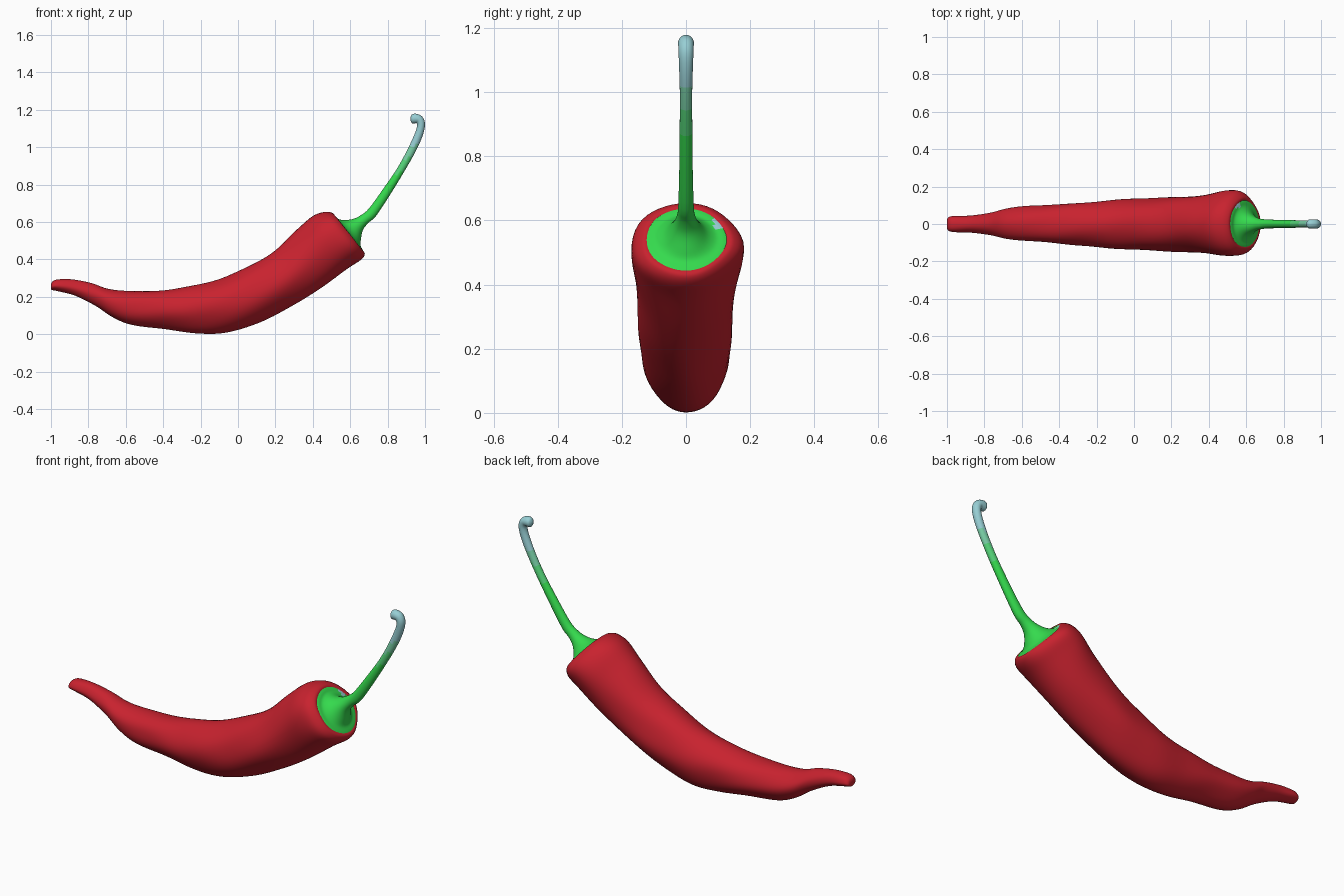
import bpy, bmesh, math
from mathutils import Vector

default = bpy.data.objects.get("Cube")
if default:
    bpy.data.objects.remove(default, do_unlink=True)


def make_material(name, colour):
    mat = bpy.data.materials.new(name)
    mat.use_nodes = True
    mat.diffuse_color = (*colour, 1)
    mat.node_tree.nodes["Principled BSDF"].inputs["Base Color"].default_value = (*colour, 1)
    return mat


red = make_material("pepper red", (0.58, 0.016, 0.028))
green = make_material("fresh green", (0.035, 0.70, 0.075))
sea_green = make_material("sea green", (0.09, 0.66, 0.19))
teal = make_material("soft teal", (0.19, 0.62, 0.38))
pale_blue = make_material("pale blue", (0.31, 0.62, 0.66))


def smooth_stations(stations, steps):
    """Catmull-Rom interpolation of the cross-section stations."""
    padded = [stations[0]] + stations + [stations[-1]]
    result = []
    for p0, p1, p2, p3 in zip(padded, padded[1:], padded[2:], padded[3:]):
        for k in range(steps):
            t = k / steps
            result.append([
                b + 0.5 * t * (c - a + t * (2 * a - 5 * b + 4 * c - d + t * (3 * (b - c) + d - a)))
                for a, b, c, d in zip(p0, p1, p2, p3)])
    result.append(stations[-1])
    return result


def loft(name, stations, materials, pick_material, shape, segments, steps):
    """Skin rings; each station is top x, top z, bottom x, bottom z, half width."""
    bm = bmesh.new()
    rings = []
    for tx, tz, bx, bz, width in smooth_stations(stations, steps):
        top, bottom = Vector((tx, 0, tz)), Vector((bx, 0, bz))
        centre, half = (top + bottom) / 2, (top - bottom) / 2
        ring = []
        for i in range(segments):
            angle = math.tau * i / segments
            up, side = shape(angle, centre.x)
            ring.append(bm.verts.new(centre + half * up + Vector((0, width * side, 0))))
        rings.append(ring)
    for r0, r1 in zip(rings, rings[1:]):
        for i in range(segments):
            j = (i + 1) % segments
            bm.faces.new((r0[i], r0[j], r1[j], r1[i]))
    bm.faces.new(rings[0])
    bm.faces.new(rings[-1])
    bmesh.ops.recalc_face_normals(bm, faces=bm.faces)
    for face in bm.faces:
        face.smooth = True
        face.material_index = pick_material(face.calc_center_median())
    mesh = bpy.data.meshes.new(name)
    bm.to_mesh(mesh)
    bm.free()
    for mat in materials:
        mesh.materials.append(mat)
    obj = bpy.data.objects.new(name, mesh)
    bpy.context.scene.collection.objects.link(obj)
    return obj


def fleshy(angle, x):
    """Lumpy section, narrowing to a soft keel underneath."""
    up, side = math.cos(angle), math.sin(angle)
    if up < 0:
        side *= 1 - 0.14 * up * up
    lump = 0.02 * math.sin(3 * angle + 5 * x) + 0.016 * math.sin(5 * angle - 11 * x)
    lump += 0.01 * math.sin(2 * angle + 23 * x)
    return up * (1 + 0.5 * lump), side * (1 + lump)


def round_section(angle, x):
    return math.cos(angle), math.sin(angle)


def stem_colour(point):
    # pale flecks where the cap meets the flesh
    if point.x < 0.57 and point.z < 0.632 and 0.085 < point.y:
        return 3
    return sum(point.z > limit for limit in (0.86, 0.94, 1.01))


# Fruit, from the thin tip to the shoulder and rim
body_stations = [
    (-1.0, 0.268, -1.0, 0.25, 0.012),
    (-0.99, 0.283, -0.997, 0.237, 0.034),
    (-0.96, 0.293, -0.965, 0.23, 0.043),
    (-0.88, 0.292, -0.87, 0.205, 0.045),
    (-0.78, 0.271, -0.76, 0.15, 0.06),
    (-0.70, 0.243, -0.67, 0.09, 0.08),
    (-0.60, 0.232, -0.57, 0.05, 0.092),
    (-0.45, 0.232, -0.40, 0.03, 0.103),
    (-0.30, 0.25, -0.23, 0.006, 0.115),
    (-0.13, 0.285, -0.06, 0.008, 0.13),
    (0.03, 0.35, 0.12, 0.065, 0.14),
    (0.19, 0.44, 0.29, 0.15, 0.146),
    (0.32, 0.56, 0.46, 0.255, 0.157),
    (0.40, 0.63, 0.59, 0.35, 0.173),
    (0.46, 0.652, 0.655, 0.395, 0.172),
    (0.50, 0.65, 0.677, 0.425, 0.148),
    (0.515, 0.635, 0.668, 0.445, 0.125),
    (0.51, 0.61, 0.64, 0.45, 0.10),
]
loft("pepper_body", body_stations, [red], lambda p: 0, fleshy, 48, 5)

# Cap and stem, flaring out of the rim and ending in a small hook
stem_stations = [
    (0.507, 0.643, 0.674, 0.432, 0.132),
    (0.522, 0.63, 0.667, 0.45, 0.117),
    (0.538, 0.615, 0.655, 0.475, 0.092),
    (0.57, 0.61, 0.657, 0.505, 0.064),
    (0.615, 0.616, 0.667, 0.555, 0.041),
    (0.655, 0.635, 0.695, 0.593, 0.028),
    (0.70, 0.672, 0.738, 0.632, 0.024),
    (0.775, 0.775, 0.813, 0.745, 0.021),
    (0.85, 0.885, 0.885, 0.863, 0.02),
    (0.905, 0.985, 0.945, 0.968, 0.019),
    (0.944, 1.07, 0.985, 1.055, 0.021),
    (0.957, 1.11, 1.0, 1.122, 0.023),
    (0.955, 1.127, 0.985, 1.163, 0.024),
    (0.945, 1.127, 0.955, 1.178, 0.025),
    (0.93, 1.128, 0.932, 1.176, 0.022),
    (0.922, 1.143, 0.922, 1.16, 0.008),
]
loft("cap_and_stem", stem_stations, [green, sea_green, teal, pale_blue],
     stem_colour, round_section, 32, 4)
